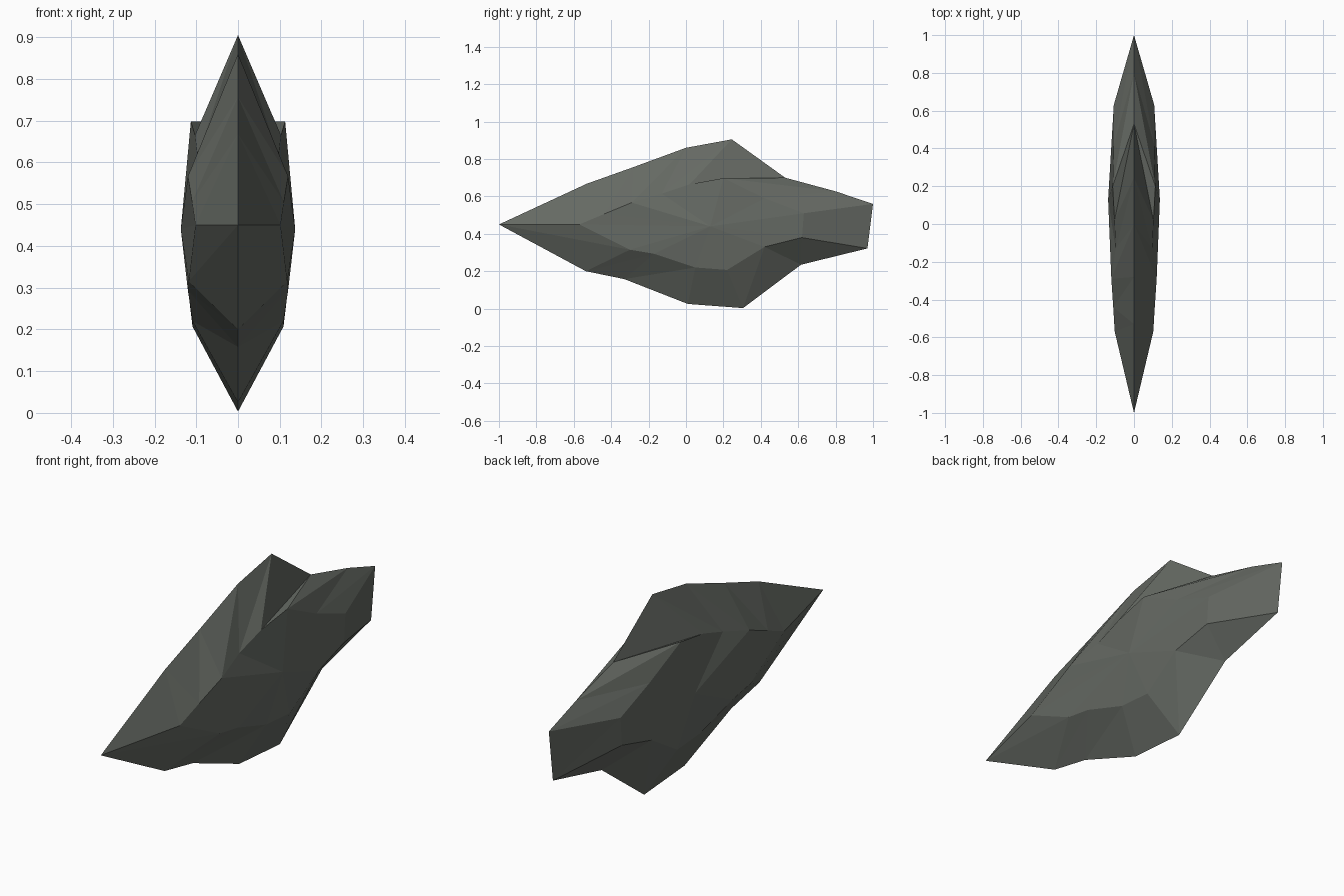
import bpy, bmesh

if "Cube" in bpy.data.objects:
    bpy.data.objects.remove(bpy.data.objects["Cube"])

# Each pair: knapped rim point (y, z) and the shoulder point behind it (y, z, half thickness)
RIM = [(-1, .45), (-.53, .668), (-.28, .757), (0, .86), (.245, .905), (.53, .70), (.8, .627),
       (1, .56), (.97, .322), (.615, .235), (.305, .003), (.01, .025), (-.33, .158), (-.535, .20)]
SHOULDER = [(-.57, .45, .102), (-.44, .505, .110), (-.29, .567, .12), (-.13, .615, .097),
            (.02, .665, .103), (.20, .698, .113), (.42, .59, .107), (.63, .51, .107),
            (.62, .38, .107), (.42, .33, .118), (.22, .207, .109), (.05, .22, .109),
            (-.17, .293, .12), (-.30, .315, .118)]
CENTRE = (.137, .13, .44)

stone = bpy.data.materials.new("dark grey stone")
stone.diffuse_color = (.13, .142, .125, 1)
stone.use_nodes = True
stone.node_tree.nodes["Principled BSDF"].inputs["Base Color"].default_value = stone.diffuse_color

bm = bmesh.new()
rim = [bm.verts.new((0, y, max(z, 0))) for y, z in RIM]
n = len(rim)

# Both faces of the blade share the sharp rim
for side in (1, -1):
    ring = [bm.verts.new((side * x, y, z)) for y, z, x in SHOULDER]
    mid = bm.verts.new((side * CENTRE[0], CENTRE[1], CENTRE[2]))
    for i in range(n):
        j = (i + 1) % n
        bm.faces.new((rim[i], rim[j], ring[i]))
        bm.faces.new((rim[j], ring[j], ring[i]))
        bm.faces.new((ring[i], ring[j], mid))

bmesh.ops.recalc_face_normals(bm, faces=bm.faces)
mesh = bpy.data.meshes.new("stone_blade")
bm.to_mesh(mesh)
bm.free()
mesh.materials.append(stone)
bpy.context.collection.objects.link(bpy.data.objects.new("stone_blade", mesh))
